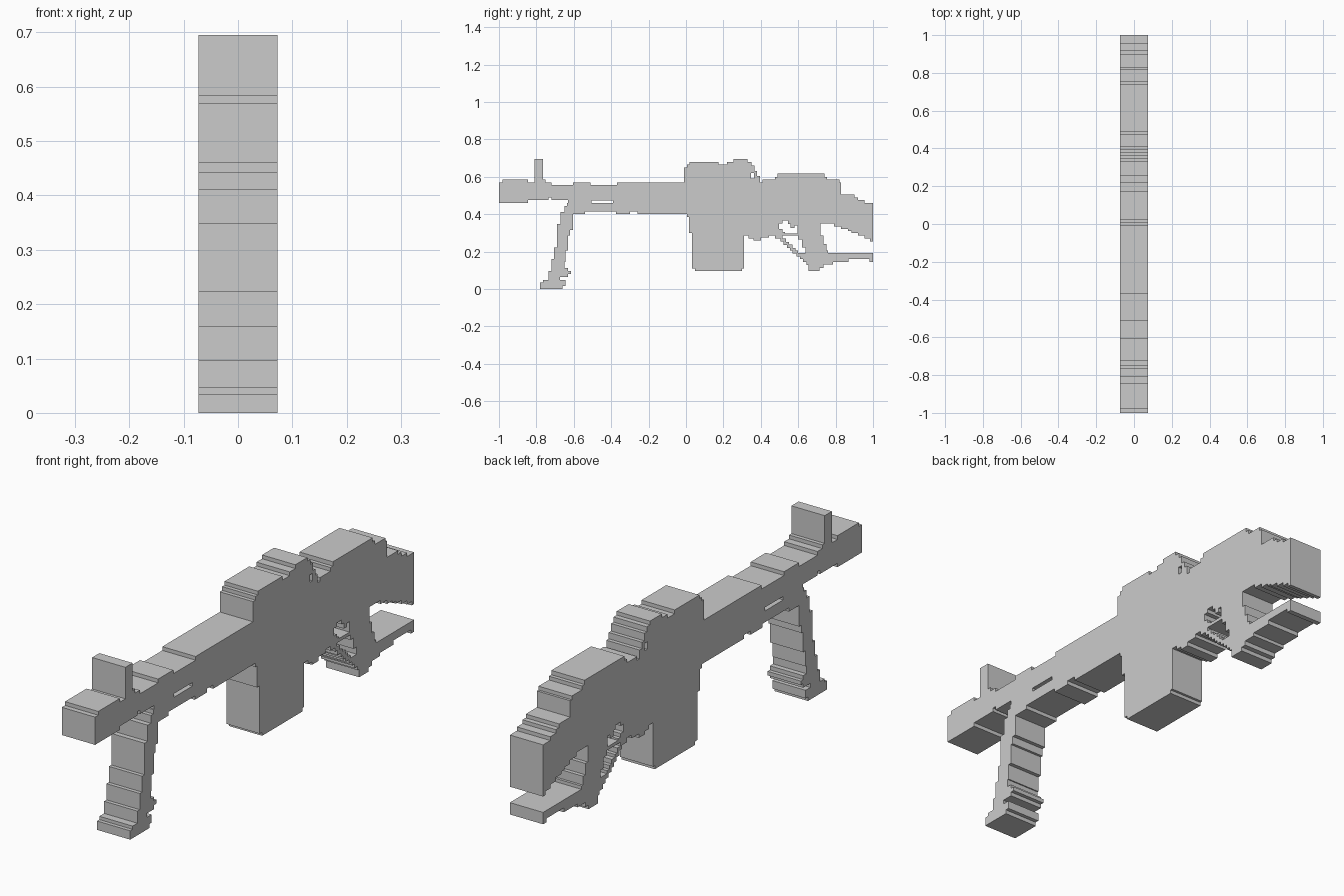
import bpy
from math import pi

HALF = 0.073  # half thickness of every slab


def walk(steps, end):
    """Stair-step path: each (start, level) runs flat until the next start."""
    path = []
    for i, (a, level) in enumerate(steps):
        b = steps[i + 1][0] if i + 1 < len(steps) else end
        path += [(a, level), (b, level)]
    return path


def outline(low, high, end, rows=False):
    loop = walk(low, end) + walk(high, end)[::-1]
    if rows:
        loop = [(b, a) for a, b in loop]
    clean = []
    for p in loop:
        if not clean or p != clean[-1]:
            clean.append(p)
    return clean


def slab(name, *loops):
    """Extrude a side profile across x; later loops become holes."""
    cu = bpy.data.curves.new(name, 'CURVE')
    cu.dimensions = '2D'
    cu.fill_mode = 'BOTH'
    cu.extrude = HALF
    for loop in loops:
        sp = cu.splines.new('POLY')
        sp.points.add(len(loop) - 1)
        for pt, (y, z) in zip(sp.points, loop):
            pt.co = (y, z, 0, 1)
        sp.use_cyclic_u = True
        sp.use_smooth = False
    ob = bpy.data.objects.new(name, cu)
    ob.rotation_euler = (pi / 2, 0, pi / 2)
    bpy.context.collection.objects.link(ob)
    bpy.ops.object.select_all(action='DESELECT')
    ob.select_set(True)
    bpy.context.view_layer.objects.active = ob
    bpy.ops.object.convert(target='MESH')
    return ob


def rect(y0, y1, z0, z1):
    return [(y0, z0), (y1, z0), (y1, z1), (y0, z1)]


# Barrel and handguard with a small slot
slab("barrel",
     outline([(-1, .46), (-.845, .475), (-.735, .49), (-.72, .475), (-.63, .46),
              (-.61, .40), (-.54, .415), (-.375, .40), (-.30, .415), (-.26, .40)],
             [(-1, .57), (-.98, .585), (-.845, .57), (-.81, .585), (-.75, .57),
              (-.72, .555), (-.605, .57), (-.51, .555), (-.37, .57)], -.01),
     rect(-.505, -.39, .46, .474))

# Front sight post
slab("front_sight", rect(-.81, -.765, .585, .695))

# Raked front leg with foot
slab("front_leg",
     outline([(0, -.78), (.035, -.765), (.048, -.735), (.096, -.72), (.16, -.705),
              (.223, -.69), (.348, -.67), (.412, -.65), (.443, -.635)],
             [(0, -.66), (.016, -.645), (.048, -.675), (.064, -.63), (.08, -.615),
              (.096, -.63), (.112, -.65), (.143, -.645), (.205, -.63),
              (.285, -.62), (.316, -.605)], .46, rows=True))

# Receiver with raised top cover and a tiny notch hole
slab("receiver",
     outline([(-.01, .40), (.005, .385), (.015, .36), (.31, .285), (.335, .27),
              (.36, .258), (.40, .274), (.445, .287), (.475, .27)],
             [(-.01, .65), (.005, .665), (.02, .68), (.175, .665), (.22, .68),
              (.255, .695), (.33, .68), (.35, .66), (.365, .63), (.38, .605),
              (.395, .57), (.41, .585), (.475, .60)], .49),
     rect(.347, .363, .59, .62))

# Box magazine
slab("magazine",
     outline([(.015, .30), (.032, .11), (.047, .096), (.30, .11)], [(.015, .36)], .31))

# Shoulder stock
slab("stock",
     outline([(.49, .37), (.72, .35), (.79, .335), (.83, .32), (.865, .31), (.885, .30),
              (.92, .285), (.955, .27), (.985, .255)],
             [(.49, .617), (.74, .60), (.755, .585), (.82, .57), (.83, .505),
              (.90, .49), (.92, .475), (.955, .46)], 1))

# Grip, trigger guard and lower stock arm, with two openings around the trigger
slab("grip_and_guard",
     outline([(.49, .27), (.505, .255), (.52, .235), (.54, .22), (.555, .205),
              (.57, .19), (.59, .175), (.61, .16), (.625, .143), (.645, .128),
              (.655, .096), (.715, .112), (.735, .13), (.785, .143), (.87, .16),
              (.98, .145)],
             [(.49, .37), (.72, .285), (.735, .24), (.75, .205), (.76, .192)], 1),
     outline([(.497, .32), (.515, .305), (.53, .298)],
             [(.497, .35), (.515, .365), (.545, .348), (.56, .325), (.58, .34)], .595),
     outline([(.515, .27), (.535, .25), (.55, .238), (.57, .22), (.585, .205), (.60, .193)],
             [(.515, .285), (.60, .265), (.62, .222)], .64))
